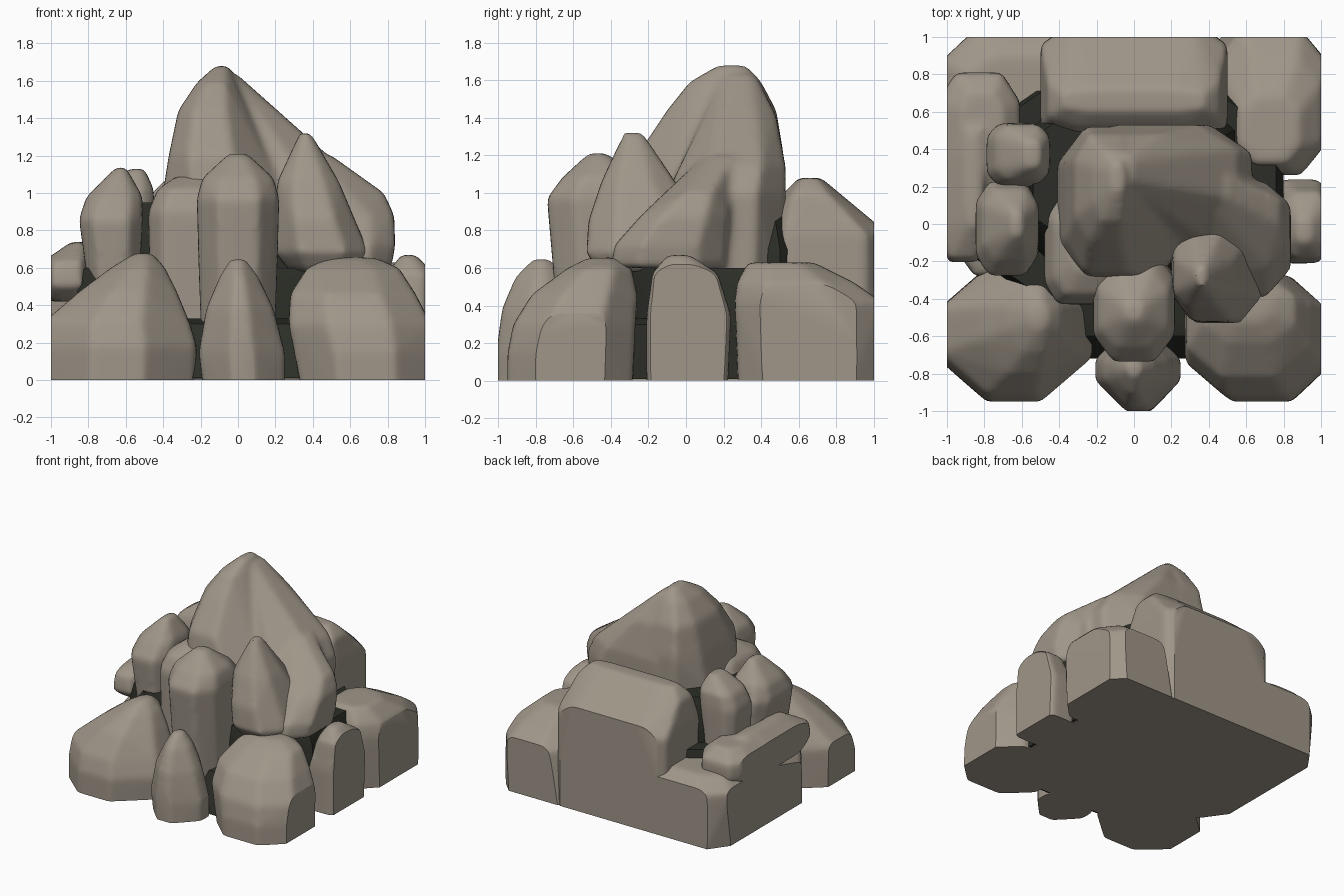
import bpy, bmesh, math
from mathutils import Vector


def material(name, rgb):
    m = bpy.data.materials.new(name)
    m.diffuse_color = (*rgb, 1)
    return m


STONE = material("warm grey stone", (0.35, 0.305, 0.25))
DARK = material("dark crevice", (0.025, 0.027, 0.02))


def octagon(z, x0, x1, y0, y1, c):
    """Chamfered rectangle; c is the corner cut as a fraction of each side."""
    cx, cy = (x1 - x0) * c, (y1 - y0) * c
    return [(x0 + cx, y0, z), (x1 - cx, y0, z), (x1, y0 + cy, z), (x1, y1 - cy, z),
            (x1 - cx, y1, z), (x0 + cx, y1, z), (x0, y1 - cy, z), (x0, y0 + cy, z)]


def clip(bm, axis, sign, limit):
    """Cut the rock flat at one side of the bounding box and cap it."""
    no = Vector((0, 0, 0))
    no[axis] = sign
    if max(v.co[axis] * sign for v in bm.verts) <= limit:
        return
    bmesh.ops.bisect_plane(bm, geom=bm.verts[:] + bm.edges[:] + bm.faces[:],
                           plane_co=no * limit, plane_no=no, clear_outer=True)
    rim = [e for e in bm.edges if e.is_boundary]
    bmesh.ops.holes_fill(bm, edges=rim, sides=0)


def rock(name, *hulls, c=0.28, mat=STONE, soft=True):
    """Hull stacked octagon slices (z, x0, x1, y0, y1), fuse, wear smooth, cut flat."""
    bm = bmesh.new()
    for slices in hulls:
        vs = [bm.verts.new(p) for s in slices for p in octagon(*s, c)]
        res = bmesh.ops.convex_hull(bm, input=vs)
        junk = {v for v in res["geom_interior"] if isinstance(v, bmesh.types.BMVert)}
        bmesh.ops.delete(bm, geom=list(junk), context='VERTS')
    bmesh.ops.recalc_face_normals(bm, faces=bm.faces[:])
    me = bpy.data.meshes.new(name)
    bm.to_mesh(me)
    bm.free()
    ob = bpy.data.objects.new(name, me)
    bpy.context.collection.objects.link(ob)
    if soft:
        r = ob.modifiers.new("fuse", 'REMESH')
        r.mode = 'VOXEL'
        r.voxel_size = 0.022
        s = ob.modifiers.new("wear", 'SMOOTH')
        s.factor, s.iterations = 0.5, 8
        dg = bpy.context.evaluated_depsgraph_get()
        worn = bpy.data.meshes.new_from_object(ob.evaluated_get(dg))
        ob.modifiers.clear()
        ob.data = worn
        bm = bmesh.new()
        bm.from_mesh(worn)
        for axis, sign, limit in ((2, -1, 0), (0, 1, 1), (0, -1, 1), (1, 1, 1), (1, -1, 1)):
            clip(bm, axis, sign, limit)
        bm.to_mesh(worn)
        bm.free()
    ob.data.materials.clear()
    ob.data.materials.append(mat)
    ob.data.shade_smooth()
    ob.data.set_sharp_from_angle(angle=math.radians(35))
    return ob


# Lower ring of boulders
rock("front_left_boulder", [
    (-.1, -1.06, -.24, -.95, -.23), (.18, -1.06, -.22, -.95, -.23), (.31, -1.04, -.26, -.91, -.23),
    (.48, -.84, -.33, -.8, -.26), (.6, -.68, -.39, -.68, -.32), (.68, -.55, -.46, -.56, -.42)], c=.33)
rock("front_centre_boulder", [
    (-.1, -.18, .25, -1.01, -.55), (.15, -.21, .25, -1.01, -.55), (.38, -.17, .19, -.98, -.58),
    (.55, -.1, .11, -.91, -.63), (.65, -.04, .04, -.82, -.72)], c=.38)
rock("front_right_boulder", [
    (-.1, .35, 1.04, -.95, -.29), (.15, .32, 1.04, -.95, -.28), (.3, .27, 1.03, -.92, -.27),
    (.46, .28, .95, -.82, -.26), (.6, .37, .86, -.63, -.29), (.655, .49, .73, -.52, -.35)], c=.28)
rock("right_small_boulder", [
    (-.1, .7, 1.06, -.21, .22), (.35, .72, 1.06, -.21, .24), (.57, .8, 1.05, -.18, .17),
    (.67, .87, .95, -.1, .02)], c=.22)
rock("back_right_boulder", [
    (-.1, .3, 1.05, .28, 1.04), (.42, .42, 1.05, .26, 1.04), (.52, .51, 1.0, .27, .9),
    (.63, .57, .88, .33, .68)], c=.25)
rock("back_left_boulder", [
    (-.1, -1.04, -.1, -.28, 1.04), (.34, -1.04, -.1, -.28, 1.04), (.45, -1.03, -.1, .2, 1.04),
    (.54, -.9, -.1, .4, .9)], c=.2)
rock("back_block", [
    (-.1, -.5, .5, .35, 1.09), (.78, -.5, .5, .4, 1.08), (1.0, -.46, .46, .52, .8),
    (1.08, -.38, .38, .6, .72)], c=.18)

# Upper stones
rock("main_peak",
     [(.4, -.41, .3, -.3, .5), (.95, -.41, .27, -.3, .52), (1.2, -.37, .08, -.26, .52),
      (1.44, -.32, .02, -.1, .48), (1.59, -.22, -.02, .02, .4), (1.68, -.12, -.05, .17, .32)],
     [(.3, -.3, .62, -.2, .53), (1.0, -.3, .63, -.1, .53), (1.14, -.3, .55, 0, .53),
      (1.41, -.2, .23, .12, .48), (1.63, -.12, 0, .2, .37)],
     [(.6, .3, .82, -.4, .2), (.72, .3, .84, -.38, .21), (.88, .3, .835, -.24, .22),
      (1.0, .3, .78, -.07, .2), (1.2, .1, .5, .1, .3)], c=.24)
rock("right_shoulder", [
    (.58, .28, .66, -.46, .1), (.68, .2, .7, -.53, .1), (.85, .2, .62, -.52, .08),
    (1.06, .21, .54, -.45, -.1), (1.32, .33, .39, -.33, -.23)], c=.25)
rock("centre_column", [
    (.05, -.19, .19, -.66, -.1), (.6, -.21, .21, -.69, -.1), (.97, -.22, .22, -.74, -.15),
    (1.08, -.19, .19, -.66, -.25), (1.21, -.05, .05, -.52, -.42)], c=.25)
rock("left_column", [
    (.05, -.46, -.1, -.42, .2), (.9, -.48, -.1, -.43, .18), (1.02, -.43, -.1, -.38, .1),
    (1.09, -.33, -.12, -.25, 0)], c=.19)
rock("left_spire", [
    (.5, -.8, -.53, -.25, .2), (.86, -.85, -.51, -.28, .23), (.98, -.81, -.51, -.2, .19),
    (1.14, -.65, -.6, -.06, .06)], c=.22)
rock("rear_left_spire", [
    (.5, -.77, -.5, .2, .53), (.9, -.79, -.45, .2, .54), (1.02, -.74, -.45, .23, .53),
    (1.13, -.58, -.5, .3, .44)], c=.2)
rock("left_slab",
     [(.41, -.98, -.7, .2, .75), (.5, -1.05, -.61, .1, .81), (.63, -1.05, -.61, .1, .81),
      (.71, -.92, -.7, .3, .7)],
     [(.42, -1.03, -.8, -.1, .5), (.5, -1.05, -.78, -.21, .5), (.63, -1.05, -.78, -.19, .5),
      (.74, -.89, -.81, 0, .5)], c=.22)

# Dark filling seen in the gaps, and the thin stone underside
rock("crevice_core",
     [(.01, -.84, .8, -.72, .75), (.3, -.84, .8, -.6, .75), (.33, -.8, .76, -.5, .75)],
     [(.05, -.84, .8, -.42, .75), (.5, -.86, .8, -.4, .72), (.6, -.82, .76, -.38, .7)],
     [(.5, -.56, .54, -.3, .7), (.7, -.56, .54, -.3, .7), (.95, -.54, .45, -.1, .6)],
     c=.2, mat=DARK, soft=False)
rock("underside", [(0, -.82, .78, -.7, .74), (.008, -.82, .78, -.7, .74)], soft=False)
